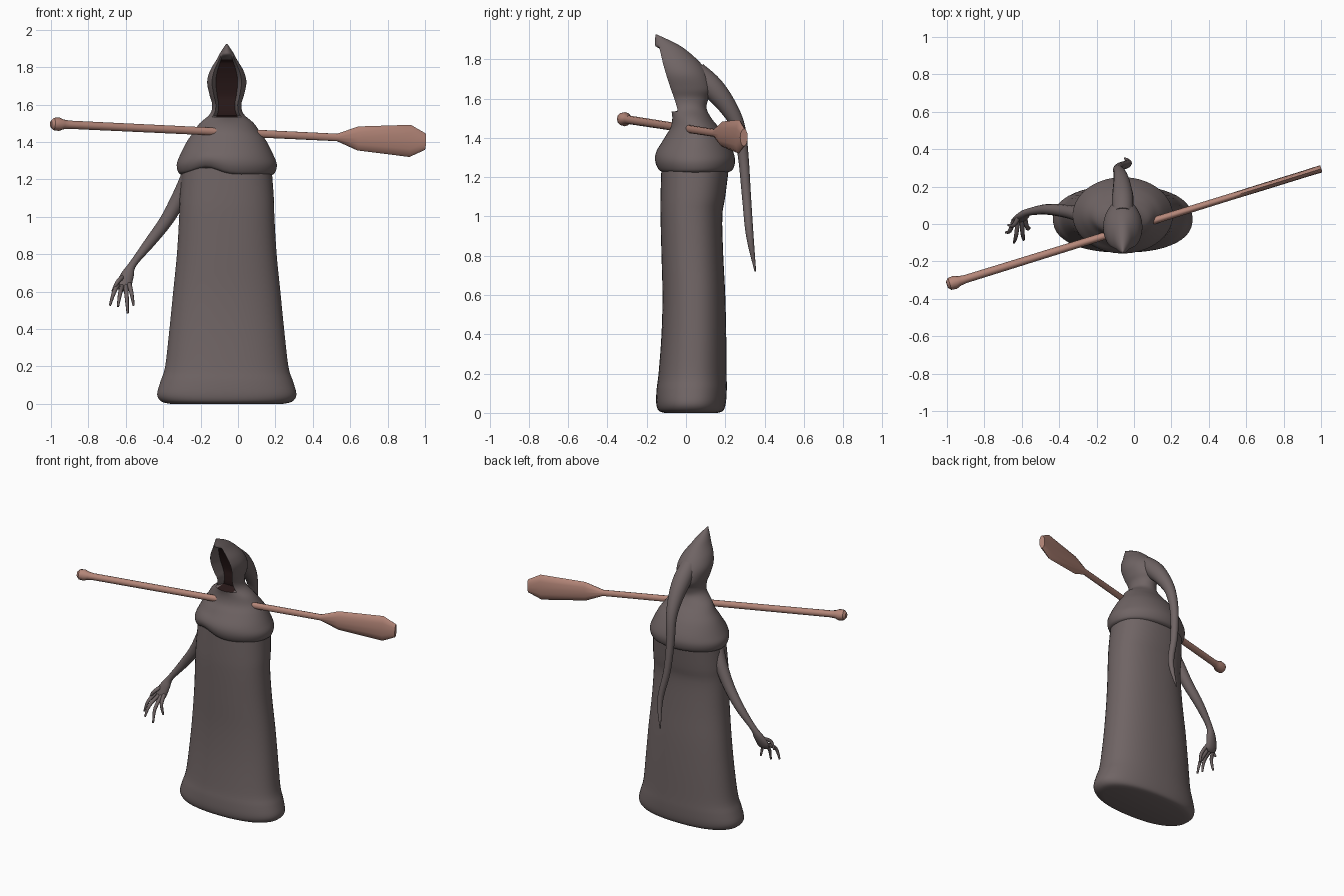
import bpy, bmesh, math
from mathutils import Vector

cube = bpy.data.objects.get("Cube")
if cube:
    bpy.data.objects.remove(cube, do_unlink=True)


def material(name, color):
    m = bpy.data.materials.new(name)
    m.use_nodes = True
    m.diffuse_color = (*color, 1)
    bsdf = next(n for n in m.node_tree.nodes if n.type == 'BSDF_PRINCIPLED')
    bsdf.inputs["Base Color"].default_value = (*color, 1)
    bsdf.inputs["Roughness"].default_value = 0.8
    return m


CLOTH = material("grey_brown_cloth", (0.16, 0.128, 0.128))
SHADOW = material("dark_hood_lining", (0.025, 0.011, 0.011))
WOOD = material("reddish_wood", (0.46, 0.24, 0.19))


def smooth_rows(rows, steps):
    """Catmull-Rom interpolation through rows of numbers."""
    rows = [Vector(r) for r in rows]
    out = []
    for i in range(len(rows) - 1):
        p0, p1 = rows[max(i - 1, 0)], rows[i]
        p2, p3 = rows[i + 1], rows[min(i + 2, len(rows) - 1)]
        for k in range(steps):
            t = k / steps
            out.append(0.5 * (2 * p1 + (p2 - p0) * t
                              + (2 * p0 - 5 * p1 + 4 * p2 - p3) * t * t
                              + (3 * p1 - p0 - 3 * p2 + p3) * t ** 3))
    return out + [rows[-1]]


def loft(name, rings, mats, rule=None, angle=40):
    """Skin closed rings; rule(ring, segment) gives the material index."""
    bm = bmesh.new()
    vs = [[bm.verts.new(p) for p in ring] for ring in rings]
    n = len(vs[0])
    for j in range(len(vs) - 1):
        for i in range(n):
            k = (i + 1) % n
            f = bm.faces.new((vs[j][i], vs[j][k], vs[j + 1][k], vs[j + 1][i]))
            if rule:
                f.material_index = rule(j, i)
    bm.faces.new(vs[0])
    bm.faces.new(vs[-1])
    bmesh.ops.recalc_face_normals(bm, faces=bm.faces)
    me = bpy.data.meshes.new(name)
    bm.to_mesh(me)
    bm.free()
    for m in mats:
        me.materials.append(m)
    ob = bpy.data.objects.new(name, me)
    bpy.context.collection.objects.link(ob)
    bpy.ops.object.select_all(action='DESELECT')
    ob.select_set(True)
    bpy.context.view_layer.objects.active = ob
    bpy.ops.object.shade_smooth_by_angle(angle=math.radians(angle))
    return ob


def tube(name, rows, mat, ref, sides=12, steps=5, angle=60):
    """Tube along rows of (x, y, z, side radius, up radius)."""
    rows = smooth_rows(rows, steps) if steps > 1 else [Vector(r) for r in rows]
    pts = [Vector(r[:3]) for r in rows]
    rings = []
    for i, (p, r) in enumerate(zip(pts, rows)):
        t = (pts[min(i + 1, len(pts) - 1)] - pts[max(i - 1, 0)]).normalized()
        side = t.cross(Vector(ref)).normalized()
        up = side.cross(t)
        rings.append([p + side * r[3] * math.cos(a) + up * r[4] * math.sin(a)
                      for a in (math.tau * k / sides for k in range(sides))])
    return loft(name, rings, [mat], angle=angle)


CX, SEG = -0.06, 48
ANGLES = [math.tau * (k + 0.5) / SEG for k in range(SEG)]


def oval(row, power=2.0):
    """Superellipse ring from (z, half width, front y, back y)."""
    z, w, front, back = row
    cy, d = (front + back) / 2, (back - front) / 2
    ring = []
    for a in ANGLES:
        c, s = math.cos(a), math.sin(a)
        ring.append(Vector((CX + w * math.copysign(abs(c) ** (2 / power), c),
                            cy + d * math.copysign(abs(s) ** (2 / power), s), z)))
    return ring


# Robe: tall flared skirt with a rounded hem
robe_rows = [(0, .30, -.11, .16), (.012, .35, -.14, .19), (.05, .373, -.152, .203),
             (.12, .355, -.15, .208), (.2, .33, -.14, .207), (.4, .307, -.125, .205),
             (.6, .287, -.12, .2), (.8, .267, -.125, .19), (1.0, .255, -.13, .185),
             (1.1, .252, -.13, .20), (1.26, .24, -.125, .22)]
loft("robe", [oval(r, 2.3) for r in smooth_rows(robe_rows, 4)], [CLOTH])

# Shoulder cape and pointed hood in one skin, with a sunken face opening
hood_rows = [(1.22, .23, -.11, .195), (1.235, .258, -.14, .235), (1.28, .268, -.157, .25),
             (1.33, .25, -.15, .24), (1.4, .215, -.11, .205), (1.45, .18, -.08, .17),
             (1.5, .145, -.07, .13), (1.55, .09, -.078, .105), (1.6, .078, -.098, .115),
             (1.65, .092, -.125, .135), (1.72, .105, -.148, .115), (1.78, .09, -.16, .075),
             (1.84, .055, -.162, .01), (1.88, .033, -.158, -.05), (1.925, .003, -.156, -.146)]
hood_rings, sunk = [], []
for row in smooth_rows(hood_rows, 6):
    ring, z = oval(row), row[0]
    floor_y = (row[2] + row[3]) / 2 - 0.01
    opening = min(1, max(0, (1.87 - z) / 0.04)) if z > 1.54 else 0
    marks = []
    for p, a in zip(ring, ANGLES):
        k = min(1, max(0, (0.76 - abs(math.cos(a))) / 0.2)) if math.sin(a) < 0 else 0
        p.y += (floor_y - p.y) * k * opening
        marks.append(k * opening > 0.6)
        # Hem lifts in a soft wave on the front
        fade = max(0, 1 - (z - 1.22) / 0.15)
        if math.sin(a) < 0 and fade > 0:
            p.z += 0.04 * fade * math.exp(-((p.x + 0.17) / 0.09) ** 2)
    hood_rings.append(ring)
    sunk.append(marks)


def lining(j, i):
    k = (i + 1) % SEG
    return int(sunk[j + 1][i] and sunk[j + 1][k])


loft("hood_and_cape", hood_rings, [CLOTH, SHADOW], lining, 50)

# Long tail hanging from the back of the hood
tail = [(-.06, .05, 1.735, .055), (-.06, .135, 1.655, .058), (-.065, .215, 1.555, .046),
        (-.075, .268, 1.45, .034), (-.085, .292, 1.3, .027), (-.07, .308, 1.1, .023),
        (-.03, .325, .9, .019), (-.05, .353, .72, .004)]
tube("hood_tail", [(*r, r[3]) for r in tail], CLOTH, (1, 0, 0), 16)

# Right arm ending in a flat palm
arm = [(-.25, .03, 1.24, .045, .045), (-.305, .055, 1.12, .042, .04),
       (-.38, .07, .985, .036, .034), (-.47, .078, .865, .029, .028),
       (-.56, .065, .75, .02, .02), (-.59, .048, .69, .034, .022),
       (-.612, .025, .63, .04, .017), (-.618, .01, .605, .02, .008)]
tube("right_arm", arm, CLOTH, (0, 1, 0))

# Thin curled fingers and thumb
digits = {"finger_1": ((-.642, .022, .64), (-.685, -.045, .525)),
          "finger_2": ((-.62, .02, .63), (-.642, -.1, .52)),
          "finger_3": ((-.6, .02, .63), (-.59, -.085, .485)),
          "finger_4": ((-.582, .025, .64), (-.558, -.02, .525)),
          "thumb": ((-.615, .04, .68), (-.672, -.005, .6))}
for name, (base, tip) in digits.items():
    base, tip = Vector(base), Vector(tip)
    knuckle = base.lerp(tip, 0.5) + Vector((0, -0.025, 0.012))
    tube(name, [(*base, .013, .013), (*knuckle, .011, .011), (*tip, .006, .006)],
         CLOTH, (0, 1, 0), 8, 4)

# Oar: knob, round shaft and flat blade along one axis
start, end = Vector((-1.0, -.325, 1.497)), Vector((1.0, .295, 1.402))
profile = [(0, .018, .018), (.007, .033, .033), (.022, .036, .036), (.034, .026, .026),
           (.05, .022, .022), (.765, .018, .02), (.82, .019, .064), (.96, .019, .086),
           (1, .02, .045)]
tube("oar", [(*start.lerp(end, s), a, b) for s, a, b in profile],
     WOOD, (0, 0, 1), 12, 1, 35)
